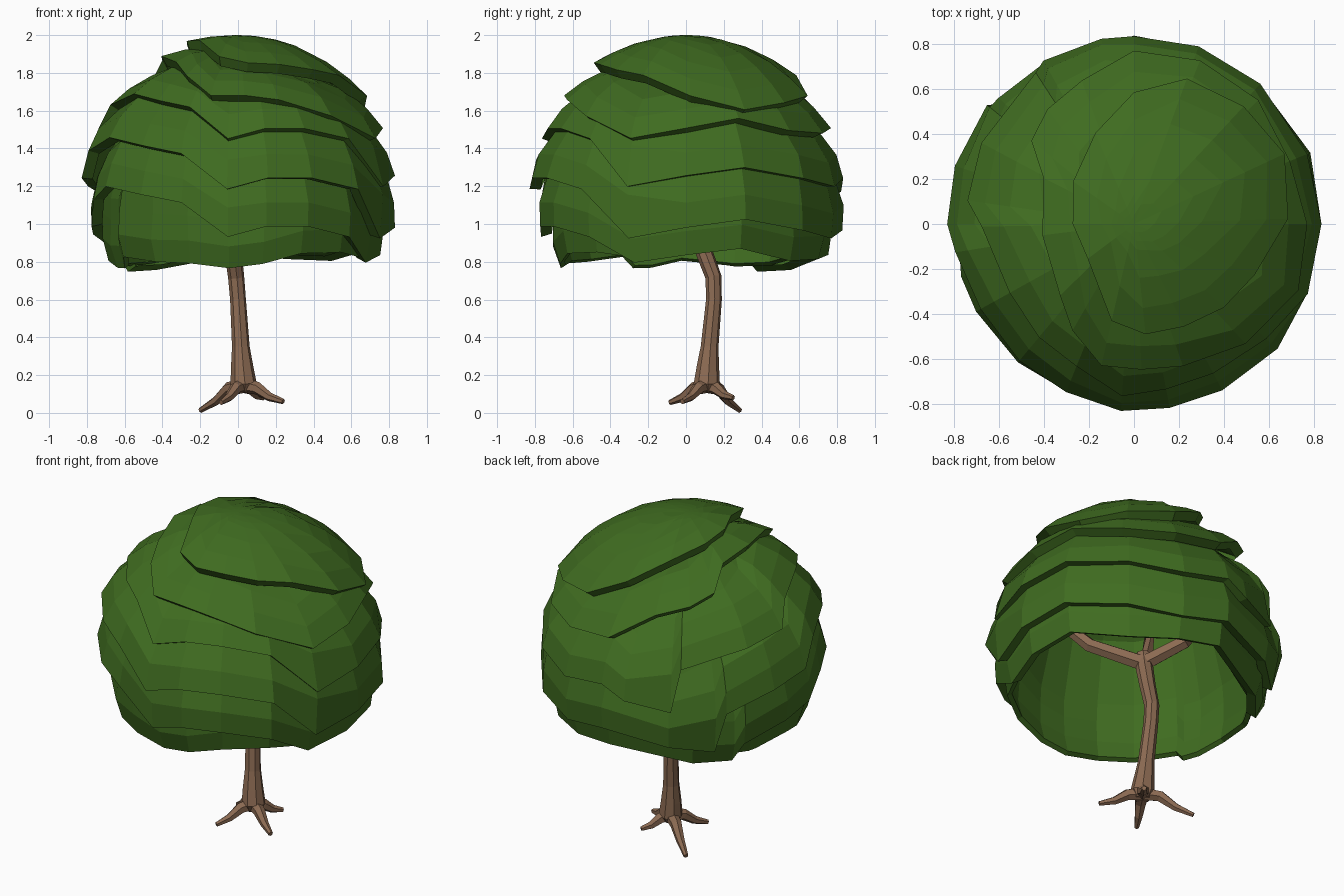
import bpy, bmesh, math, random
from mathutils import Vector

if "Cube" in bpy.data.objects:
    bpy.data.objects.remove(bpy.data.objects["Cube"])

random.seed(4)


def material(name, rgb):
    m = bpy.data.materials.new(name)
    m.diffuse_color = (*rgb, 1)
    m.use_nodes = True
    m.node_tree.nodes["Principled BSDF"].inputs["Base Color"].default_value = m.diffuse_color
    return m


LEAF = material("leaf green", (0.05, 0.149, 0.0145))
BARK = material("bark brown", (0.26, 0.145, 0.085))


def finish(bm, name, mat, fix_normals=False):
    if fix_normals:
        bmesh.ops.recalc_face_normals(bm, faces=bm.faces)
    me = bpy.data.meshes.new(name)
    bm.to_mesh(me)
    bm.free()
    me.materials.append(mat)
    ob = bpy.data.objects.new(name, me)
    bpy.context.collection.objects.link(ob)
    return ob


# Canopy: overlapping tilted caps with a zigzag rim (azimuth, elevation in degrees)
RIM = [(0, -13), (22, -10), (48, -14), (70, -17), (90, -14), (118, -19), (137, -22), (141, -4),
       (162, 2), (180, 5), (189, 15), (209, 20), (230, 17), (248, 14), (266, 1),
       (281, 5), (298, 5), (319, 1), (338, -17)]
RIM_TOP = [(2, -17), (25, -23), (47, -20), (70, -17), (90, -7), (113, 5), (145, 13), (180, 17),
           (217, 18), (257, 4), (276, 0), (296, -1), (317, -4), (337, -7)]
RIM_SECOND = [(0, -12), (22, -8), (45, -13), (68, -14), (90, -12), (110, 0), (127, 4), (141, 9),
              (153, 21), (187, 24), (224, 20), (240, 12), (257, 2), (273, 2), (289, 0),
              (313, -7), (338, -16)]
LAYERS = [(54, 0.845), (36, 0.83), (19, 0.825), (0, 0.842), (-18, 0.815), (-46, 0.785)]
CENTRE_Z = 1.17


def polar(az, el, r):
    a, e = math.radians(az), math.radians(el)
    flat = r * math.cos(e) * (1 - 0.018 * math.cos(math.radians(az - 225)))
    return Vector((flat * math.cos(a), flat * math.sin(a), CENTRE_Z + r * math.sin(e)))


def rim_of(k):
    pts = []
    for az, el in (RIM_TOP, RIM_SECOND, RIM, RIM, RIM, RIM)[k]:
        floor = (-28 + 4 * math.cos(math.radians(az - 20)) + 2.5 * math.sin(math.radians(5 * az))
                 + (1 if k == 5 else 0))
        if k >= 2 and 110 < az < 195:           # the big steps turn from layer to layer
            az += (k - 3) * (18 if k == 2 and az < 150 else 10 if az < 165 else 8)
        pts.append((az, max(el + LAYERS[k][0], floor)))
    return sorted(pts)


def bridge(bm, low, high, flip=False):
    n = len(low)
    for i in range(n):
        q = [low[i], low[(i + 1) % n], high[(i + 1) % n], high[i]]
        bm.faces.new(q[::-1] if flip else q)


def leaf_layer(k):
    bm = bmesh.new()
    rim, r0 = rim_of(k), LAYERS[k][1]
    n = len(rim)
    lip = 0.03 if k == 5 else 0.06
    deep = 0.83 if k == 0 else 0.742 - 0.006 * k
    radii = [r0, 0.835, 0.83, 0.83, deep, deep] if k == 0 else \
            [r0, r0 - 0.02, r0 - 0.055, deep, deep, deep]

    def shell(offset, flip):
        rings = []
        for j, r in enumerate(radii):
            ring = []
            for i, (az, el) in enumerate(rim):
                near = max(rim[i - 1][1], el, rim[(i + 1) % n][1])
                # rings smooth out towards the crown
                steps = [max(el + a, near + b) for a, b in ((0, -99), (9, -2), (19, 9), (28, 22))]
                e3 = min(steps[3], 85)
                if j < 4:
                    e = min(steps[j], 80 + j * 1.5)
                else:
                    e = e3 + (90 - e3) * (0.35, 0.7)[j - 4]
                wob = random.uniform(-0.007, 0.007) if j in (1, 2) and k else 0
                ring.append(bm.verts.new(polar(az, e, r - offset + wob)))
            rings.append(ring)
        for a, b in zip(rings, rings[1:]):
            bridge(bm, a, b, flip)
        tip = bm.verts.new((0, 0, CENTRE_Z + deep - offset))
        top = rings[-1]
        for i in range(n):
            f = [top[i], top[(i + 1) % n], tip]
            bm.faces.new(f[::-1] if flip else f)
        return rings[0]

    outer = shell(0, False)
    if k == len(LAYERS) - 1:                    # lowest layer also shows its hollow inside
        inner = shell(lip, True)
    else:
        inner = [bm.verts.new(polar(az, el, r0 - lip)) for az, el in rim]
    bridge(bm, inner, outer)
    finish(bm, "leaf_layer_%d" % (k + 1), LEAF)


for k in range(len(LAYERS)):
    leaf_layer(k)


# Wood: tapered faceted tubes along a path of (x, y, z, radius)
def tube(name, path, sides):
    bm = bmesh.new()
    pts = [Vector(p[:3]) for p in path]
    rings = []
    for i, p in enumerate(pts):
        t = (pts[min(i + 1, len(pts) - 1)] - pts[max(i - 1, 0)]).normalized()
        u = t.cross(Vector((0.3, 1, 0) if abs(t.z) > 0.75 else (0, 0, 1))).normalized()
        v = t.cross(u)
        rings.append([bm.verts.new(p + path[i][3] * (u * math.cos(a) + v * math.sin(a)))
                      for a in (2 * math.pi * (s + 0.5) / sides for s in range(sides))])
    for a, b in zip(rings, rings[1:]):
        bridge(bm, a, b)
    bm.faces.new(rings[0])
    bm.faces.new(rings[-1])
    finish(bm, name, BARK, True)


tube("trunk", [(0.03, 0.11, 0.11, 0.045), (0.03, 0.11, 0.15, 0.07), (0.022, 0.116, 0.24, 0.06),
               (0.015, 0.125, 0.35, 0.047), (0.0, 0.148, 0.6, 0.042), (-0.01, 0.145, 0.72, 0.043),
               (-0.03, 0.085, 0.88, 0.046), (-0.045, 0.04, 1.02, 0.05),
               (-0.05, 0.02, 1.12, 0.045)], 8)

# Branches fork from the trunk top into the canopy
FORK = (-0.045, 0.03, 1.06, 0.048)
for i, (x, y, z) in enumerate([(0.42, -0.36, 1.45), (-0.35, 0.38, 1.45), (-0.38, -0.32, 1.5)]):
    mid = (FORK[0] + (x - FORK[0]) * 0.5, FORK[1] + (y - FORK[1]) * 0.5,
           FORK[2] + (z - FORK[2]) * 0.3, 0.042)
    tube("branch_%d" % (i + 1), [FORK, mid, (x, y, z, 0.028)], 6)

# Roots spread from the trunk foot
for i, (x, y, z) in enumerate([(-0.2, 0.285, 0.013), (-0.09, -0.085, 0.055),
                               (0.135, 0.25, 0.08), (0.24, -0.02, 0.06)]):
    bx, by = 0.03, 0.11
    tube("root_%d" % (i + 1), [(bx, by, 0.145, 0.04),
                               (bx + (x - bx) * 0.35, by + (y - by) * 0.35, 0.13, 0.034),
                               (bx + (x - bx) * 0.65, by + (y - by) * 0.65, 0.055 + z * 0.5, 0.024),
                               (x, y, z, 0.014)], 6)
